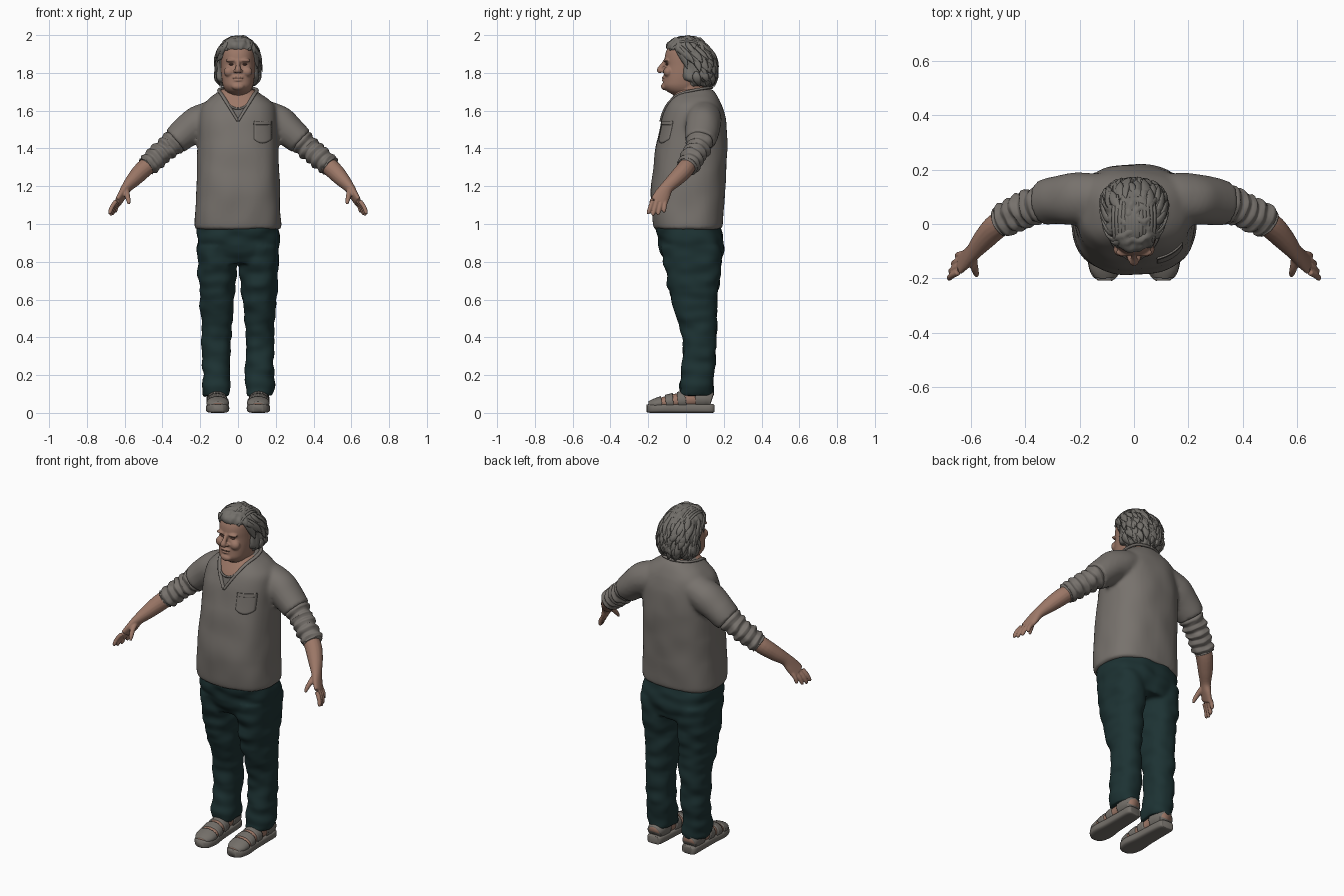
import bpy, bmesh, math, random
from mathutils import Vector, noise
from mathutils.bvhtree import BVHTree

if "Cube" in bpy.data.objects:
    bpy.data.objects.remove(bpy.data.objects["Cube"])

random.seed(4)


def material(name, r, g, b):
    m = bpy.data.materials.new(name)
    m.diffuse_color = (r, g, b, 1)
    m.use_nodes = True
    m.node_tree.nodes["Principled BSDF"].inputs["Base Color"].default_value = m.diffuse_color
    return m


SHIRT = material("shirt grey", 0.185, 0.168, 0.152)
UNDER = material("undershirt grey", 0.15, 0.137, 0.125)
SKIN = material("skin", 0.33, 0.185, 0.135)
TROUSER = material("trouser dark teal", 0.012, 0.032, 0.033)
HAIR = material("hair grey", 0.17, 0.16, 0.145)
SHOE = material("sandal grey", 0.175, 0.16, 0.142)
DARK = material("eye and lip brown", 0.12, 0.06, 0.045)


def dense(rows, k=5):
    """Catmull-Rom resampling of rows of numbers."""
    p = [rows[0]] + list(rows) + [rows[-1]]
    out = []
    for i in range(1, len(p) - 2):
        for j in range(k):
            t = j / k
            out.append(tuple(0.5 * (2 * b + (c - a) * t + (2 * a - 5 * b + 4 * c - d) * t * t
                       + (3 * b - a - 3 * c + d) * t ** 3)
                       for a, b, c, d in zip(p[i - 1], p[i], p[i + 1], p[i + 2])))
    return out + [tuple(rows[-1])]


def oval(a, e):
    c, s = math.cos(a), math.sin(a)
    return (math.copysign(abs(c) ** (2 / e), c), math.copysign(abs(s) ** (2 / e), s))


def loft(bm, rings, mirror=False):
    for sx in ((1, -1) if mirror else (1,)):
        vs = [[bm.verts.new((p[0] * sx, p[1], p[2])) for p in r] for r in rings]
        n = len(vs[0])
        for a, b in zip(vs, vs[1:]):
            for i in range(n):
                bm.faces.new((a[i], a[(i + 1) % n], b[(i + 1) % n], b[i]))
        bm.faces.new(vs[0])
        bm.faces.new(vs[-1])


def column(bm, rows, e=2.3, n=40, mirror=False):
    """Upright form; rows are z, centre x, half width, front y, back y."""
    rings = []
    for z, cx, w, f, b in dense(rows):
        o = [oval(2 * math.pi * i / n, e) for i in range(n)]
        rings.append([(cx + w * x, (f + b) / 2 + (b - f) / 2 * y, z) for x, y in o])
    loft(bm, rings, mirror)


def tube(bm, rows, side=None, e=2, n=16, mirror=True, k=4):
    """Limb along a path; rows are x, y, z, radius across, radius deep."""
    rows = dense(rows, k) if k else rows
    pts = [Vector(r[:3]) for r in rows]
    rings = []
    for i, p in enumerate(pts):
        t = (pts[min(i + 1, len(pts) - 1)] - pts[max(i - 1, 0)]).normalized()
        u = Vector(side) if side else t.cross(Vector((0, 0, 1)))
        u = (u - t * u.dot(t)).normalized()
        v = t.cross(u)
        rings.append([p + u * rows[i][3] * x + v * rows[i][4] * y
                      for x, y in (oval(2 * math.pi * j / n, e) for j in range(n))])
    loft(bm, rings, mirror)


def ball(bm, c, r, mirror=False):
    for sx in ((1, -1) if mirror else (1,)):
        for v in bmesh.ops.create_uvsphere(bm, u_segments=16, v_segments=10, radius=1)["verts"]:
            v.co = [v.co[i] * r[i] + c[i] * (sx if i == 0 else 1) for i in range(3)]


def part(name, bm, *mats, voxel=0, smooth=5, wrinkle=0, freq=(14, 14, 22)):
    """Finish a part: optional fusing of its pieces, cloth wrinkles, smooth shading."""
    bmesh.ops.recalc_face_normals(bm, faces=bm.faces)
    me = bpy.data.meshes.new(name)
    bm.to_mesh(me)
    ob = bpy.data.objects.new(name, me)
    bpy.context.collection.objects.link(ob)
    if voxel:
        m = ob.modifiers.new("fuse", 'REMESH')
        m.mode, m.voxel_size = 'VOXEL', voxel
        m = ob.modifiers.new("relax", 'SMOOTH')
        m.factor, m.iterations = 0.5, smooth
        me = bpy.data.meshes.new_from_object(ob.evaluated_get(bpy.context.evaluated_depsgraph_get()))
        ob.modifiers.clear()
        ob.data = me
    if wrinkle:
        moves = [v.normal * wrinkle * noise.noise(Vector([a * f for a, f in zip(v.co, freq)]))
                 for v in me.vertices]
        for v, d in zip(me.vertices, moves):
            v.co += d
    me.materials.clear()
    for m in mats:
        me.materials.append(m)
    me.polygons.foreach_set("use_smooth", [True] * len(me.polygons))
    return ob


# Shirt: torso and upper sleeves fused together
bm = bmesh.new()
column(bm, [(0.972, 0, .226, -.166, .19), (1.0, 0, .23, -.174, .197), (1.1, 0, .224, -.184, .203),
            (1.2, 0, .221, -.184, .207), (1.35, 0, .214, -.168, .217), (1.45, 0, .212, -.15, .219),
            (1.55, 0, .208, -.13, .212), (1.62, 0, .195, -.102, .193), (1.66, 0, .16, -.08, .176),
            (1.69, 0, .118, -.062, .16), (1.715, 0, .085, -.045, .14)], 2.5, 48)
tube(bm, [(.11, .09, 1.575, .095, .085), (.2, .092, 1.54, .096, .095),
          (.27, .086, 1.492, .09, .084), (.335, .076, 1.437, .082, .074)], n=24)
shirt = part("shirt", bm, SHIRT, UNDER, SKIN, voxel=.011, smooth=5, wrinkle=.006, freq=(9, 9, 7))

# V neck: cut the two edges, then colour undershirt and skin inside them
bm = bmesh.new()
bm.from_mesh(shirt.data)
for s in (1, -1):
    fs = [f for f in bm.faces if f.calc_center_median().y < .05 and f.calc_center_median().z > 1.5]
    geom = list({x for f in fs for x in (*f.verts, *f.edges)}) + fs
    bmesh.ops.bisect_plane(bm, geom=geom, plane_co=(0, 0, 1.545), plane_no=(1.65 * s, 0, -1))
for f in bm.faces:
    c = f.calc_center_median()
    if c.y < .03 and c.z > 1.545 + 1.65 * abs(c.x):
        f.material_index = 2 if c.z > 1.61 + 9 * c.x ** 2 else 1
bm.to_mesh(shirt.data)
tree = BVHTree.FromBMesh(bm)


def on_chest(x, z, off=0.0):
    return tree.ray_cast(Vector((x, -1, z)), Vector((0, 1, 0)))[0] + Vector((0, -off, 0))


bm = bmesh.new()
rows = [(*on_chest(x, 1.545 + 1.65 * x), .011, .007) for x in (0, .02, .04, .06, .085)]
rows += [(.1, .04, 1.708, .01, .007), (.075, .11, 1.72, .01, .007), (0, .135, 1.722, .01, .007)]
tube(bm, rows, n=10)
part("shirt_collar", bm, SHIRT)
bm = bmesh.new()
tube(bm, [(*on_chest(x, 1.61 + 9 * x * x), .006, .006) for x in (0, .02, .04, .063)], n=8)
part("undershirt_neckline", bm, UNDER)

# Chest pocket and its top band
for name, zt, zb, tip, off in (("pocket", 1.54, 1.45, .022, .004), ("pocket_band", 1.545, 1.525, 0, .008)):
    bm = bmesh.new()
    bmesh.ops.create_grid(bm, x_segments=10, y_segments=10, size=.5)
    for v in bm.verts:
        u, w = v.co.x, v.co.y + .5
        z = zt * w + (zb - tip * (1 - abs(2 * u) ** 2)) * (1 - w)
        v.co = on_chest(.132 + .094 * u, z, off)
    ob = part(name, bm, SHIRT)
    ob.modifiers.new("thickness", 'SOLIDIFY').thickness = .006

# Rolled sleeves with ridged folds
bm = bmesh.new()
rows = dense([(.31, .08, 1.46, .07, .066), (.37, .064, 1.407, .066, .062),
              (.43, .038, 1.355, .062, .058), (.487, .008, 1.305, .058, .054)], 8)
rows = [(*r[:3], r[3] + .005 * math.sin(i * 1.55), r[4] + .005 * math.sin(i * 1.55 + .5))
        for i, r in enumerate(rows)]
tube(bm, rows, n=24)
part("rolled_sleeves", bm, SHIRT, wrinkle=.008, freq=(25, 25, 25))

# Forearms and hands
bm = bmesh.new()
W = Vector((.3, -.95, 0)).normalized()
tube(bm, [(.43, .035, 1.35, .042, .042), (.5, -.005, 1.29, .047, .047), (.55, -.055, 1.238, .042, .04),
          (.588, -.1, 1.195, .035, .028), (.612, -.124, 1.155, .043, .022),
          (.636, -.145, 1.115, .046, .016)], side=W)
K = Vector((.634, -.143, 1.122))
for s, length in ((-1, .78), (-.33, .96), (.33, 1), (1, .9)):
    a = K + W * s * .036
    d = Vector((.036, -.02, -.078)) * length + W * s * .007
    rows = [(*(a + d * t + Vector((.007, 0, 0)) * math.sin(t * 3.1)), r, r)
            for t, r in ((0, .012), (.45, .012), (.85, .0105), (1, .006))]
    tube(bm, rows, side=W, n=10)
tube(bm, [(.594, -.115, 1.185, .018, .016), (.587, -.155, 1.155, .015, .014),
          (.58, -.18, 1.125, .012, .011), (.577, -.19, 1.105, .007, .006)], side=(1, 0, 0), n=10)
part("forearms_and_hands", bm, SKIN, voxel=.0045, smooth=3)

# Trousers: two legs fused with the hips
bm = bmesh.new()
column(bm, [(.09, .112, .071, -.038, .142), (.2, .115, .075, -.026, .151), (.3, .116, .074, -.016, .157),
            (.45, .112, .079, -.03, .162), (.6, .112, .09, -.079, .167), (.75, .112, .102, -.108, .182),
            (.88, .11, .106, -.13, .19)], 2.3, 32, mirror=True)
column(bm, [(.79, 0, .19, -.105, .18), (.84, 0, .213, -.127, .195), (.9, 0, .218, -.143, .201),
            (.97, 0, .218, -.157, .188), (1.02, 0, .2, -.15, .175)], 2.6, 48)
part("trousers", bm, TROUSER, voxel=.01, smooth=4, wrinkle=.012, freq=(10, 10, 17))

# Feet and sandals: sole, toe cap, two straps and heel
foot = [(.115, .135, .065, .036, .035), (.114, .1, .075, .044, .045), (.112, .04, .075, .046, .047),
        (.11, -.03, .065, .047, .042), (.108, -.1, .056, .052, .034), (.107, -.16, .047, .049, .024),
        (.106, -.195, .04, .03, .014)]
bm = bmesh.new()
tube(bm, foot, n=20)
part("feet", bm, SKIN)
bm = bmesh.new()
tube(bm, [(.115, .148, .024, .028, .02), (.115, .135, .024, .045, .024), (.112, .06, .024, .05, .024),
          (.11, -.05, .024, .054, .024), (.108, -.13, .024, .062, .024), (.106, -.185, .024, .05, .024),
          (.106, -.208, .024, .026, .02)], e=4, n=24)
part("sandal_soles", bm, SHOE)
for name, y0, y1 in (("sandal_toe_caps", -.3, -.125), ("sandal_front_straps", -.11, -.06),
                     ("sandal_back_straps", -.042, .005), ("sandal_heels", .05, .2)):
    bm = bmesh.new()
    tube(bm, [(*r[:3], r[3] + .008, r[4] + .007) for r in dense(foot, 12) if y0 < r[1] < y1], n=20, k=0)
    part(name, bm, SHOE)

# Head: skull, neck and facial forms fused together
bm = bmesh.new()
column(bm, [(1.685, 0, .045, -.07, .06), (1.705, 0, .066, -.104, .07), (1.73, 0, .079, -.121, .08),
            (1.76, 0, .085, -.12, .09), (1.8, 0, .089, -.117, .11), (1.84, 0, .09, -.113, .12),
            (1.88, 0, .09, -.113, .125), (1.92, 0, .087, -.103, .12), (1.96, 0, .068, -.075, .09),
            (1.98, 0, .04, -.04, .06)], 2.25)
column(bm, [(1.6, 0, .08, -.055, .11), (1.66, 0, .077, -.064, .11), (1.78, 0, .076, -.062, .1)], 2)
tube(bm, [(0, -.107, 1.868, .011, .01), (0, -.125, 1.84, .012, .012), (0, -.14, 1.815, .017, .015),
          (0, -.132, 1.802, .015, .008)], side=(1, 0, 0), n=12, mirror=False)
ball(bm, (.015, -.124, 1.81), (.011, .014, .009), True)
ball(bm, (.036, -.104, 1.866), (.032, .016, .009), True)
ball(bm, (.046, -.094, 1.806), (.03, .026, .028), True)
ball(bm, (0, -.115, 1.777), (.03, .013, .007))
ball(bm, (0, -.114, 1.761), (.026, .015, .007))
ball(bm, (0, -.113, 1.728), (.034, .02, .02))
head = part("head", bm, SKIN, voxel=.0045, smooth=4)
for v in head.data.vertices:
    if v.co.y < -.05:
        d = ((abs(v.co.x) - .034) / .02) ** 2 + ((v.co.z - 1.845) / .01) ** 2
        v.co.y += .007 * math.exp(-d)
bm = bmesh.new()
ball(bm, (.034, -.0965, 1.845), (.014, .011, .006), True)
ball(bm, (0, -.1165, 1.769), (.026, .01, .0025))
part("eyes_and_mouth", bm, DARK)

# Hair: a base mass and seeded overlapping locks
shape = [(1.73, 0, .085, .005, .135), (1.765, 0, .113, -.03, .155), (1.8, 0, .117, -.035, .16),
         (1.85, 0, .115, -.04, .16), (1.9, 0, .109, -.072, .145), (1.93, 0, .1, -.1, .125),
         (1.96, 0, .083, -.092, .1), (1.983, 0, .055, -.065, .07), (1.994, 0, .025, -.03, .035)]
bm = bmesh.new()
column(bm, shape, 2.2)
part("hair_base", bm, HAIR, voxel=.007, smooth=2, wrinkle=.012, freq=(40, 40, 12))
table = dense(shape, 8)


def hair_point(a, z, off):
    z1, cx, w, f, b = min(table, key=lambda r: abs(r[0] - z))
    x, y = oval(a, 2.2)
    return (x * (w + off), (f + b) / 2 + y * ((b - f) / 2 + off), z)


bm = bmesh.new()
for i in range(90):
    z0 = random.uniform(1.79, 1.975)
    a = random.uniform(-.2, math.pi + .2) if z0 < 1.92 else random.uniform(-1, math.pi + 1)
    drop = min(random.uniform(.06, .12), z0 - 1.725)
    turn = (.35 if a < math.pi / 2 else -.35) * random.uniform(.2, 1)
    flare, w = random.uniform(.004, .018), random.uniform(.012, .022)
    rows = [(*hair_point(a + turn * t, z0 - drop * t, -.004 + .006 * math.sin(3 * t) + flare * t * t),
             w * k, .006 * k) for t, k in ((0, .3), (.3, 1), (.65, .9), (1, .08))]
    tube(bm, rows, side=(-math.sin(a), math.cos(a), 0), n=6, mirror=False, k=3)
# swept-back strands over the crown
for i in range(13):
    x = -.066 + .011 * i
    h = 1.994 - 5.5 * x * x
    rows = [(x * .9, -.085, h - .05, .008, .004), (x, -.045, h - .012, .013, .007),
            (x * 1.05, .03, h - .004, .014, .007), (x * 1.1, .1 + random.uniform(-.01, .01), h - .035, .004, .003)]
    tube(bm, rows, side=(1, 0, 0), n=6, mirror=False, k=3)
part("hair_locks", bm, HAIR)
